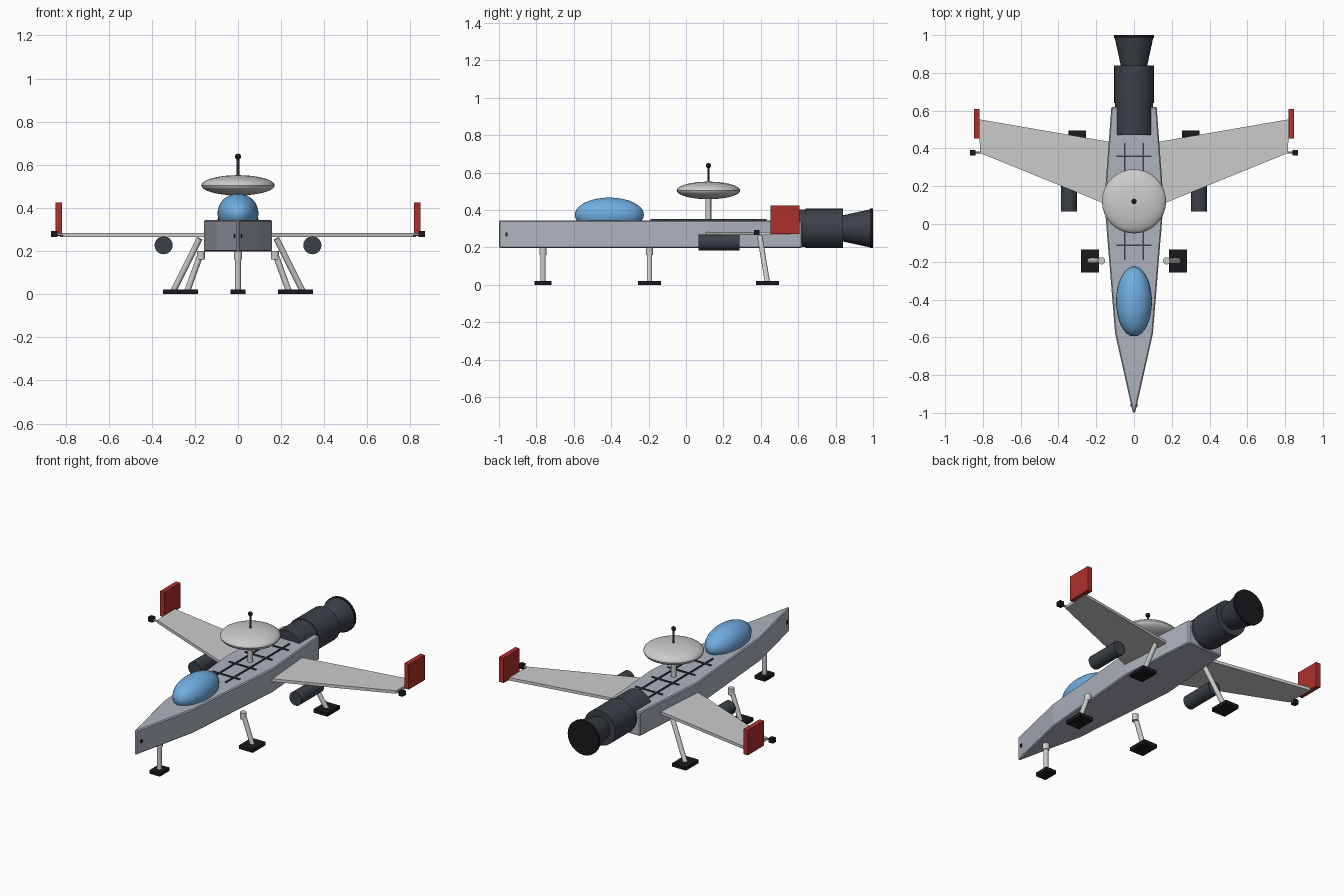
import bpy, bmesh
from math import pi
from mathutils import Vector

if "Cube" in bpy.data.objects:
    bpy.data.objects.remove(bpy.data.objects["Cube"])


def mat(name, rgb):
    m = bpy.data.materials.new(name)
    m.diffuse_color = (*rgb, 1)
    m.use_nodes = True
    m.node_tree.nodes["Principled BSDF"].inputs["Base Color"].default_value = m.diffuse_color
    return m


HULL = mat("hull_grey", (0.42, 0.45, 0.51))
DARK = mat("engine_dark", (0.045, 0.052, 0.065))
BLACK = mat("black", (0.01, 0.01, 0.012))
BLUE = mat("canopy_blue", (0.16, 0.42, 0.75))
RED = mat("fin_red", (0.42, 0.03, 0.025))


def finish(name, m=None, smooth=False):
    o = bpy.context.object
    o.name = name
    if m:
        o.data.materials.append(m)
    if smooth:
        bpy.ops.object.shade_smooth_by_angle()
    return o


def box(name, loc, size, m=None):
    bpy.ops.mesh.primitive_cube_add(size=1, location=loc)
    bpy.context.object.scale = size
    bpy.ops.object.transform_apply(location=False, rotation=False, scale=True)
    return finish(name, m)


def rod(name, a, b, r1, r2=None, m=None, sides=24):
    a, b = Vector(a), Vector(b)
    d = b - a
    bpy.ops.mesh.primitive_cone_add(vertices=sides, radius1=r1, radius2=r1 if r2 is None else r2,
                                    depth=d.length, location=(a + b) / 2,
                                    rotation=d.to_track_quat('Z', 'Y').to_euler())
    return finish(name, m, True)


def ball(name, loc, size, m=None, seg=32, rings=16):
    bpy.ops.mesh.primitive_uv_sphere_add(segments=seg, ring_count=rings, radius=1, location=loc)
    bpy.context.object.scale = size
    bpy.ops.object.transform_apply(location=False, rotation=False, scale=True)
    return finish(name, m, True)


def slab(name, outline, z0, z1, m=None, bevel=0):
    bm = bmesh.new()
    face = bm.faces.new([bm.verts.new((x, y, z0)) for x, y in outline])
    ext = bmesh.ops.extrude_face_region(bm, geom=[face])
    bmesh.ops.translate(bm, vec=(0, 0, z1 - z0),
                        verts=[v for v in ext["geom"] if isinstance(v, bmesh.types.BMVert)])
    bmesh.ops.recalc_face_normals(bm, faces=bm.faces)
    me = bpy.data.meshes.new(name)
    bm.to_mesh(me)
    bm.free()
    o = bpy.data.objects.new(name, me)
    bpy.context.collection.objects.link(o)
    if m:
        me.materials.append(m)
    if bevel:
        mod = o.modifiers.new("edge_bevel", 'BEVEL')
        mod.width = bevel
        mod.segments = 1
    return o


# Hull: tapered plan outline, pointed at the nose
half = [(0.006, -1.0), (0.1, -0.58), (0.157, 0.12), (0.12, 0.62)]
slab("hull", half + [(-x, y) for x, y in reversed(half)], 0.197, 0.345, HULL, 0.01)

# Raised panel lines on the deck
for x in (-0.05, 0.05):
    box("deck_line_long", (x, 0.12, 0.347), (0.008, 0.62, 0.01), DARK)
for i in range(4):
    box("deck_line_cross", (0, -0.113 + i * 0.157, 0.347), (0.185, 0.008, 0.01), DARK)

# Canopy
ball("canopy", (0, -0.41, 0.375), (0.095, 0.185, 0.092), BLUE)

# Dish, mast and antenna
ball("dish", (0, 0.12, 0.505), (0.17, 0.17, 0.047))
rod("dish_mast", (0, 0.12, 0.335), (0, 0.12, 0.49), 0.015)
rod("antenna", (0, 0.12, 0.53), (0, 0.12, 0.64), 0.006, m=DARK, sides=12)
ball("antenna_tip", (0, 0.12, 0.638), (0.014,) * 3, BLACK, 16, 8)

# Engine and nozzle
EZ = 0.302
rod("engine", (0, 0.47, EZ), (0, 0.838, EZ), 0.1, m=DARK)
rod("engine_sleeve", (0, 0.64, EZ), (0, 0.84, EZ), 0.106, m=DARK)
rod("nozzle", (0, 0.83, EZ), (0, 0.99, EZ), 0.068, 0.103, DARK)
rod("nozzle_mouth", (0, 0.985, EZ), (0, 1.0, EZ), 0.106, m=BLACK)

# Nose leg
rod("nose_leg", (0, -0.765, 0.015), (0, -0.765, 0.18), 0.014)
rod("nose_leg_collar", (0, -0.765, 0.16), (0, -0.765, 0.2), 0.019)
box("nose_foot", (0, -0.765, 0.011), (0.07, 0.092, 0.022), BLACK)

# Paired parts
for s, side in ((-1, "left"), (1, "right")):
    box(side + "_nose_sensor", (s * 0.013, -0.96, 0.27), (0.012, 0.012, 0.02), BLACK)
    slab(side + "_wing", [(s * x, y) for x, y in
         ((0.1, 0.085), (0.813, 0.375), (0.825, 0.555), (0.1, 0.43))], 0.266, 0.284)
    box(side + "_wing_fin", (s * 0.832, 0.53, 0.348), (0.03, 0.156, 0.154), RED)
    rod(side + "_light_stem", (s * 0.8, 0.378, 0.278), (s * 0.85, 0.378, 0.278), 0.006, sides=12)
    box(side + "_wingtip_light", (s * 0.853, 0.378, 0.28), (0.03, 0.03, 0.028), BLACK)
    rod(side + "_pod", (s * 0.345, 0.067, 0.227), (s * 0.345, 0.285, 0.227), 0.042, m=DARK)
    # middle leg
    rod(side + "_mid_leg", (s * 0.235, -0.195, 0.015), (s * 0.172, -0.195, 0.19), 0.014)
    rod(side + "_mid_leg_collar", (s * 0.172, -0.195, 0.16), (s * 0.172, -0.195, 0.2), 0.019)
    box(side + "_mid_foot", (s * 0.233, -0.195, 0.011), (0.094, 0.122, 0.022), BLACK)
    # rear leg
    rod(side + "_rear_leg", (s * 0.3, 0.435, 0.015), (s * 0.178, 0.395, 0.258), 0.014)
    box(side + "_rear_foot", (s * 0.3, 0.435, 0.011), (0.094, 0.122, 0.022), BLACK)
